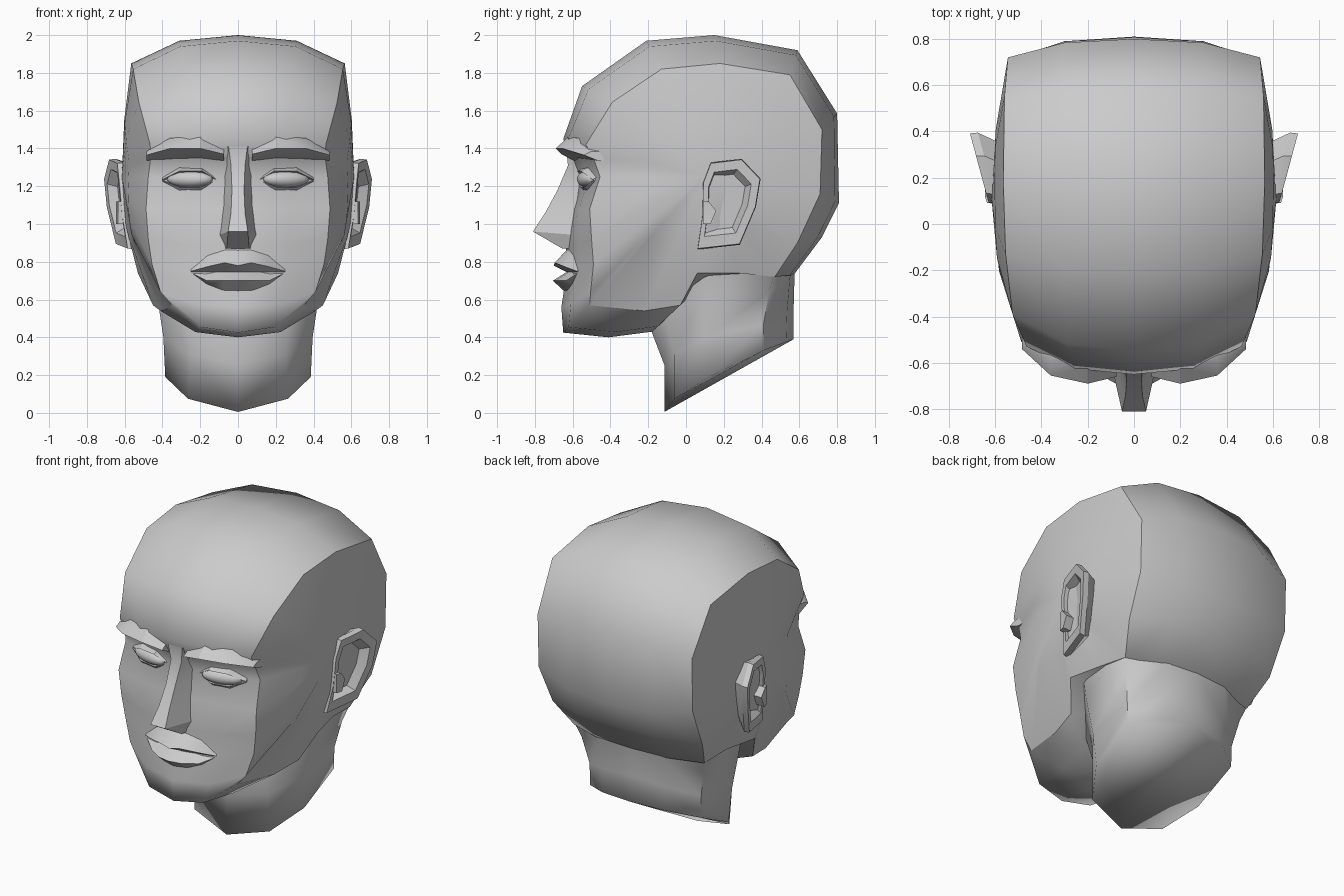
import bpy, bmesh, math
from mathutils import Vector, Matrix

if "Cube" in bpy.data.objects:
    bpy.data.objects.remove(bpy.data.objects["Cube"])

clay = bpy.data.materials.new("grey_clay")
clay.diffuse_color = (0.6, 0.6, 0.6, 1)
clay.use_nodes = True
clay.node_tree.nodes["Principled BSDF"].inputs["Base Color"].default_value = clay.diffuse_color


def finish(bm, name, angle=None):
    """Mirror the half mesh over x = 0 and make a smooth-shaded object."""
    bmesh.ops.mirror(bm, geom=bm.verts[:] + bm.edges[:] + bm.faces[:],
                     axis='X', merge_dist=0.0005)
    bmesh.ops.remove_doubles(bm, verts=bm.verts[:], dist=0.0005)
    bmesh.ops.recalc_face_normals(bm, faces=bm.faces[:])
    for f in bm.faces:
        f.smooth = True
    if angle:
        for e in bm.edges:
            if len(e.link_faces) == 2 and e.calc_face_angle() > math.radians(angle):
                e.smooth = False
    me = bpy.data.meshes.new(name)
    bm.to_mesh(me)
    bm.free()
    me.materials.append(clay)
    ob = bpy.data.objects.new(name, me)
    bpy.context.collection.objects.link(ob)
    return ob


def loft(bm, sections, closed=True, cap_start=False, cap_end=False):
    """Bridge equal-length point rows with quads."""
    rows = [[bm.verts.new(p) for p in s] for s in sections]
    n = len(rows[0])
    for a, b in zip(rows, rows[1:]):
        for i in range(n if closed else n - 1):
            j = (i + 1) % n
            bm.faces.new((a[i], a[j], b[j], b[i]))
    if cap_start:
        bm.faces.new(rows[0])
    if cap_end:
        bm.faces.new(rows[-1])
    return rows


# Skull and face: centre line (y, z), plane edge (x, y, z), optional middle y
stations = [
    ((-.65, .425), (.35, -.51, .57), None),
    ((-.66, .56), (.41, -.505, .64), -.61),
    ((-.632, .745), (.455, -.49, .785), -.572),
    ((-.635, .88), (.475, -.50, .92), -.572),
    ((-.60, 1.08), (.487, -.51, 1.08), -.565),
    ((-.575, 1.25), (.475, -.455, 1.25), -.515),
    ((-.61, 1.35), (.462, -.49, 1.35), -.555),
    ((-.65, 1.45), (.465, -.53, 1.42), None),
    ((-.55, 1.73), (.525, -.39, 1.645), None),
    ((-.21, 1.97), (.555, -.13, 1.82), None),
    ((.15, 2.0), (.565, .18, 1.85), None),
    ((.59, 1.92), (.56, .55, 1.79), None),
    ((.80, 1.585), (.545, .72, 1.5), None),
    ((.81, 1.11), (.545, .71, 1.16), None),
    ((.72, .93), (.53, .59, .90), None),
    ((.57, .73), (.46, .47, .72), None),
    ((.30, .68), (.48, .28, .74), None),
    ((.0, .58), (.53, .06, .74), None),
    ((-.18, .43), (.45, -.03, .57), None),
    ((-.41, .40), (.41, -.22, .54), None),
]
bm = bmesh.new()
hub = Vector((.615, .1, 1.25))
rows = []
for (cy, cz), e, my in stations:
    e = Vector(e)
    mid = Vector((e.x * .55, cy + .2 * (e.y - cy) if my is None else my, cz + .2 * (e.z - cz)))
    inner = e.lerp(hub, .5)
    inner.x = e.x + (hub.x - e.x) * .75
    rows.append([(0, cy, cz), mid, e, inner])
grid = loft(bm, rows + rows[:1], closed=False)
bmesh.ops.remove_doubles(bm, verts=bm.verts[:], dist=0.0005)
# Close the side plane around its hub
inner_ring = [min(bm.verts, key=lambda v, p=r[3]: (v.co - Vector(p)).length) for r in rows]
centre = bm.verts.new(hub)
for i, v in enumerate(inner_ring):
    bm.faces.new((v, inner_ring[(i + 1) % len(inner_ring)], centre))
# Crisp crease between the front/top/back band and the side planes
edge_pts = {tuple(round(c, 3) for c in r[2]) for r in rows}
for ed in bm.edges:
    if all(tuple(round(c, 3) for c in v.co) in edge_pts for v in ed.verts):
        ed.smooth = False
finish(bm, "head")

# Neck: half rings from the slanted base up into the skull
bm = bmesh.new()
neck = loft(bm, [
    [(0, -.115, .005), (.265, -.06, .075), (.385, .12, .19), (.39, .41, .33), (.22, .53, .375), (0, .57, .39)],
    [(0, -.115, .255), (.25, -.06, .31), (.395, .10, .40), (.395, .41, .47), (.22, .535, .53), (0, .57, .56)],
    [(0, -.19, .45), (.27, -.11, .50), (.43, .08, .63), (.43, .44, .64), (.23, .55, .71), (0, .575, .74)],
    [(0, -.1, .62), (.25, -.02, .70), (.50, .12, .86), (.50, .50, .84), (.25, .58, .90), (0, .62, .92)],
], closed=False)
bm.faces.new(neck[0])
for a, b in zip(neck, neck[1:3]):
    bm.edges.get((a[3], b[3])).smooth = False
finish(bm, "neck")

# Nose: wedge with flat bridge and undercut base (z, bridge y, half width, root y, half width, root z)
bm = bmesh.new()
sec = [(1.41, -.635, .05, -.59, .10, 1.41), (1.31, -.625, .037, -.53, .085, 1.31),
       (1.18, -.68, .032, -.53, .085, 1.18), (1.06, -.745, .037, -.54, .095, 1.06),
       (.96, -.81, .052, -.56, .108, .94), (.87, -.655, .06, -.56, .075, .87)]
loft(bm, [[(0, y, z), (w, y, z), (rw, ry, rz), (0, ry, rz)] for z, y, w, ry, rw, rz in sec], closed=False)
finish(bm, "nose", 32)


def ridge(name, sections, back=.08, cap_start=False, angle=30):
    """Mirrored ridge: each section is x, top, front and bottom as (y, z)."""
    bm = bmesh.new()
    loft(bm, [[(x, t[0] + back, t[1]), (x, *t), (x, *f), (x, *b), (x, b[0] + back, b[1])]
              for x, t, f, b in sections], cap_start=cap_start, cap_end=True)
    return finish(bm, name, angle)


# Eyebrows
ridge("eyebrows", [
    (.075, (-.61, 1.40), (-.66, 1.37), (-.59, 1.335)),
    (.20, (-.62, 1.465), (-.69, 1.40), (-.575, 1.35)),
    (.36, (-.58, 1.455), (-.655, 1.40), (-.525, 1.345)),
    (.485, (-.50, 1.385), (-.54, 1.365), (-.465, 1.335)),
], cap_start=True)

# Lips
ridge("upper_lip", [
    (0, (-.625, .87), (-.70, .78), (-.63, .745)),
    (.07, (-.615, .865), (-.695, .795), (-.62, .745)),
    (.16, (-.59, .84), (-.645, .775), (-.595, .745)),
    (.25, (-.56, .78), (-.577, .75), (-.56, .738)),
], back=.06)
ridge("lower_lip", [
    (0, (-.625, .75), (-.705, .70), (-.64, .64)),
    (.08, (-.615, .75), (-.69, .70), (-.625, .647)),
    (.165, (-.585, .745), (-.635, .70), (-.60, .68)),
    (.24, (-.56, .743), (-.577, .737), (-.56, .728)),
], back=.06)

# Eyelids
ridge("upper_eyelids", [
    (.115, (-.53, 1.25), (-.55, 1.235), (-.53, 1.225)),
    (.19, (-.535, 1.30), (-.575, 1.28), (-.54, 1.27)),
    (.31, (-.505, 1.305), (-.555, 1.28), (-.52, 1.27)),
    (.40, (-.47, 1.25), (-.495, 1.235), (-.47, 1.225)),
], cap_start=True)
ridge("lower_eyelids", [
    (.115, (-.53, 1.235), (-.545, 1.23), (-.53, 1.215)),
    (.20, (-.535, 1.20), (-.56, 1.195), (-.53, 1.165)),
    (.31, (-.515, 1.20), (-.54, 1.195), (-.51, 1.165)),
    (.40, (-.47, 1.235), (-.49, 1.23), (-.47, 1.215)),
], cap_start=True)

# Eyes
bm = bmesh.new()
place = (Matrix.Translation((.255, -.525, 1.237)) @ Matrix.Rotation(math.radians(14), 4, 'Z')
         @ Matrix.Diagonal((.125, .045, .043, 1)))
bmesh.ops.create_uvsphere(bm, u_segments=16, v_segments=10, radius=1, matrix=place)
finish(bm, "eyes")

# Ears: root, flared rim, inner rim and hollow
outline = [(.09, 1.22), (.13, 1.325), (.295, 1.345), (.395, 1.24), (.37, 1.09),
           (.285, .89), (.06, .865), (.085, 1.04)]
mid_y, mid_z = .205, 1.13


def flare(y, z):
    return .625 + (y - .08) * .27 - max(0, 1.15 - z) * .13


def ear_ring(scale, depth, shift=0):
    pts = [(mid_y + (y - mid_y) * scale + shift, mid_z + (z - mid_z) * scale) for y, z in outline]
    return [(flare(y, z) - depth, y, z) for y, z in pts]


bm = bmesh.new()
root = [(.55, y, z) for x, y, z in ear_ring(.85, 0, -.03)]
loft(bm, [root, ear_ring(1, .035), ear_ring(.98, 0), ear_ring(.74, .004, .0), ear_ring(.62, .05, -.01)],
     cap_end=True)
finish(bm, "ears", 30)

# Small flap in front of each ear opening
bm = bmesh.new()
loft(bm, [[(.58, .09, z), (.635, .09, z), (.645, w, z), (.58, w, z)]
          for z, w in ((1.12, .12), (1.07, .16), (1.0, .13))], cap_start=True, cap_end=True)
finish(bm, "ear_flaps", 30)
